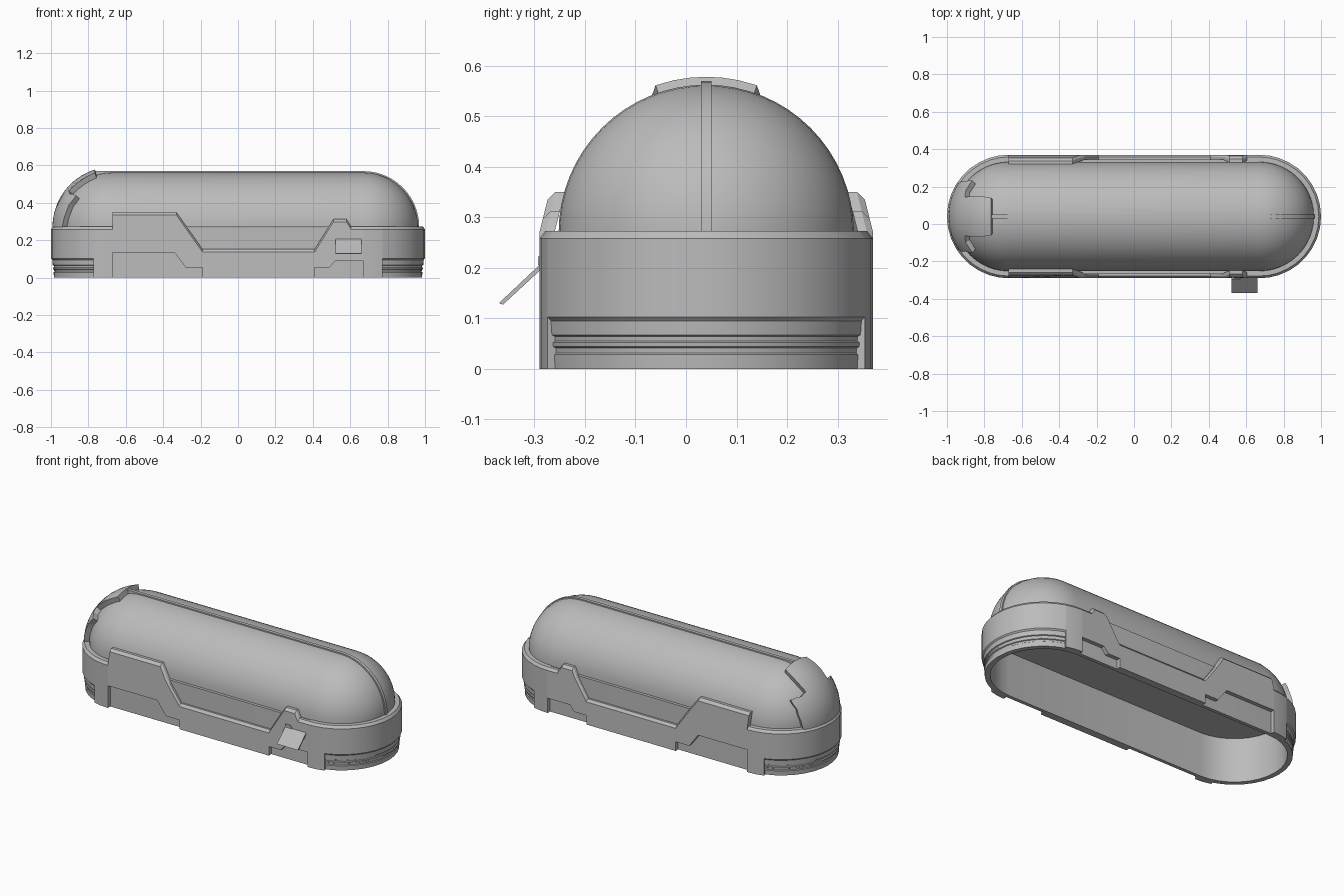
import bpy, bmesh, math
from mathutils import Vector

if "Cube" in bpy.data.objects:
    bpy.data.objects.remove(bpy.data.objects["Cube"])

CY = 0.04      # centre line of the pod
AX = 0.67      # half length of the straight section
BASE = 0.27    # height of the rim

grey = bpy.data.materials.new("light_grey")
grey.diffuse_color = (0.5, 0.5, 0.5, 1)
grey.use_nodes = True
grey.node_tree.nodes["Principled BSDF"].inputs["Base Color"].default_value = grey.diffuse_color


def finish(name, bm, angle=30):
    bmesh.ops.remove_doubles(bm, verts=bm.verts, dist=1e-5)
    bmesh.ops.recalc_face_normals(bm, faces=bm.faces)
    me = bpy.data.meshes.new(name)
    bm.to_mesh(me)
    bm.free()
    ob = bpy.data.objects.new(name, me)
    bpy.context.collection.objects.link(ob)
    me.materials.append(grey)
    bpy.ops.object.select_all(action='DESELECT')
    ob.select_set(True)
    bpy.context.view_layer.objects.active = ob
    bpy.ops.object.shade_smooth_by_angle(angle=math.radians(angle))
    return ob


def skin(bm, rows, close_ring=False, close_path=False, caps=False):
    """Join rows of points with quads."""
    vs = [[bm.verts.new(p) for p in r] for r in rows]
    n, m = len(vs), len(vs[0])
    for i in range(n if close_path else n - 1):
        for j in range(m if close_ring else m - 1):
            a, b = vs[i], vs[(i + 1) % n]
            k = (j + 1) % m
            bm.faces.new((a[j], a[k], b[k], b[j]))
    if caps:
        bm.faces.new(vs[0])
        bm.faces.new(vs[-1])
    return vs


def arc_rows(profile, a0, a1, steps, side):
    """Sweep a (radius, z) profile round one rounded end."""
    rows = []
    for i in range(steps + 1):
        a = math.radians(a0 + (a1 - a0) * i / steps)
        rows.append([(side * (AX + r * math.cos(a)), CY + side * r * math.sin(a), z)
                     for r, z in profile])
    return rows


# Inner tub wall, a stadium ring open at the bottom
tub = [(0.285, 0), (0.306, 0), (0.306, 0.268), (0.285, 0.268)]
bm = bmesh.new()
skin(bm, arc_rows(tub, -90, 90, 16, 1) + arc_rows(tub, -90, 90, 16, -1),
     close_ring=True, close_path=True)
finish("tub_wall", bm)

# Rounded end shells: plain corners and a grooved lower band
plain = [(0.29, 0), (0.33, 0), (0.33, 0.258), (0.318, 0.273), (0.29, 0.273)]
grooved = [(0.29, 0), (0.314, 0), (0.316, 0.028), (0.312, 0.031), (0.313, 0.041),
           (0.318, 0.044), (0.319, 0.052), (0.314, 0.055), (0.315, 0.064),
           (0.321, 0.067), (0.323, 0.095), (0.33, 0.103),
           (0.33, 0.258), (0.318, 0.273), (0.29, 0.273)]
for side, label in ((1, "foot"), (-1, "head")):
    bm = bmesh.new()
    for prof, a0, a1, n in ((plain, -90, -72, 2), (grooved, -72, 72, 14), (plain, 72, 90, 2)):
        skin(bm, arc_rows(prof, a0, a1, n, side), close_ring=True, caps=True)
    finish(label + "_end_shell", bm)

# Domed canopy with a closed floor
R = 0.292
N = 12
sections = [(-AX - R * math.cos(t), R * math.sin(t))
            for t in (math.pi / 2 * i / N for i in range(N + 1))]
sections += [(-x, r) for x, r in reversed(sections)]
bm = bmesh.new()
rows = [[(x, CY - r * math.cos(math.pi * j / 32), BASE + r * math.sin(math.pi * j / 32))
         for j in range(33)] for x, r in sections]
vs = skin(bm, rows)
for a, b in zip(vs, vs[1:]):
    bm.faces.new((a[0], b[0], b[-1], a[-1]))
bmesh.ops.dissolve_degenerate(bm, dist=1e-5, edges=bm.edges)
finish("canopy", bm)

# Thin ridge over the canopy centre
path = [(AX + math.cos(t), math.sin(t)) for t in (math.pi / 2 * i / 14 for i in range(15))]
bm = bmesh.new()
rows = []
for c, s in path + [(-0.77 + 0, 1)]:
    dx = c - AX if s < 1 else 0
    x0 = AX if c >= AX - 1e-6 else c
    rows.append([(x0 + r * dx, CY + y, BASE + r * s)
                 for r, y in ((0.28, -0.01), (0.299, -0.01), (0.299, 0.01), (0.28, 0.01))])
skin(bm, rows, close_ring=True, caps=True)
finish("canopy_ridge", bm)

# Head hood: a spherical shell with a stepped front edge
steps = [(0, -0.765), (19, -0.765), (28, -0.905), (38, -0.90),
         (49, -0.865), (58, -0.905), (75, -0.93), (90, -0.94)]


def hood_edge(deg):
    for (a, xa), (b, xb) in zip(steps, steps[1:]):
        if deg <= b:
            return xa + (xb - xa) * (deg - a) / (b - a)


half = [0, 6, 12, 19, 22, 25, 28, 33, 38, 43, 49, 53, 58, 66, 75, 82, 90]
angles = [-a for a in reversed(half[1:])] + half
bm = bmesh.new()
rows = []
for deg in angles:
    p = math.radians(deg)
    t1 = math.acos((-AX - hood_edge(abs(deg))) / 0.322)
    ring = [(0.322, t1 * i / 10) for i in range(11)]
    ring += [(0.29, t) for _, t in reversed(ring)]
    rows.append([(-AX - r * math.cos(t), CY + r * math.sin(t) * math.sin(p),
                  BASE + r * math.sin(t) * math.cos(p)) for r, t in ring])
skin(bm, rows, close_ring=True, caps=True)
bmesh.ops.dissolve_degenerate(bm, dist=1e-5, edges=bm.edges)
finish("head_hood", bm)

# Side armour plates with chamfered top edge and stepped lower openings
top = [(-0.67, 0.35), (-0.33, 0.35), (-0.19, 0.152), (0.41, 0.152),
       (0.51, 0.312), (0.58, 0.312), (0.605, 0.273), (0.67, 0.273)]
low = [(0.67, 0.09), (0.52, 0.09), (0.49, 0.055), (0.41, 0.055), (0.41, 0), (-0.19, 0),
       (-0.19, 0.055), (-0.28, 0.055), (-0.34, 0.135), (-0.67, 0.135)]
for side, label in ((-1, "front"), (1, "back")):
    bm = bmesh.new()
    rows = [[(x, 0.300, z) for x, z in top + low],
            [(x, 0.318, z) for x, z in top + low],
            [(x, 0.330, z - 0.015) for x, z in top] + [(x, 0.330, z) for x, z in low]]
    skin(bm, rows, close_ring=True, caps=True)
    bmesh.ops.bisect_plane(bm, geom=bm.verts[:] + bm.edges[:] + bm.faces[:],
                           plane_co=(0, 0, BASE), plane_no=(0, 0, 1))
    for v in bm.verts:
        lean = max(0, v.co.z - BASE) * 0.25
        v.co.y = CY + side * (v.co.y - lean)
    finish(label + "_side_plate", bm, 15)

# Open control flap on the front, with its hinge tab
bm = bmesh.new()
flap = [(-0.283, 0.212), (-0.283, 0.200), (-0.362, 0.127), (-0.37, 0.130)]
skin(bm, [[(x, y, z) for y, z in flap] for x in (0.52, 0.66)], close_ring=True, caps=True)
finish("control_flap", bm)
bm = bmesh.new()
tab = [(0.52, 0.205), (0.52, 0.222), (0.555, 0.222), (0.57, 0.205)]
skin(bm, [[(x, y, z) for x, z in tab] for y in (-0.285, -0.293)], close_ring=True, caps=True)
finish("flap_hinge", bm)
